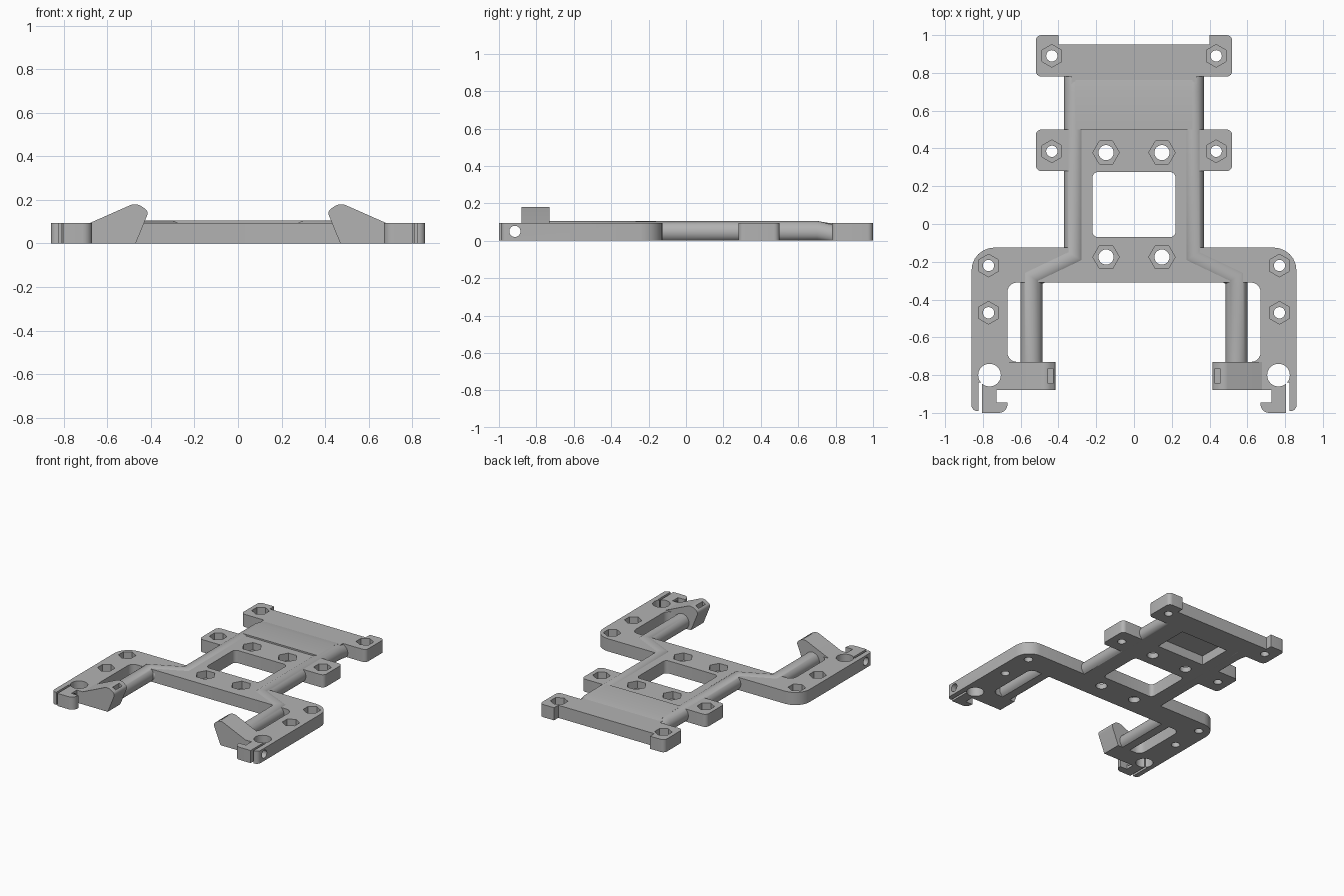
import bpy, bmesh, math
from mathutils import Vector

if "Cube" in bpy.data.objects:
    bpy.data.objects.remove(bpy.data.objects["Cube"])

grey = bpy.data.materials.new("mid grey")
grey.use_nodes = True
grey.diffuse_color = (0.45, 0.45, 0.45, 1)
grey.node_tree.nodes["Principled BSDF"].inputs["Base Color"].default_value = grey.diffuse_color

T = 0.095  # plate thickness


def finish(name, bm):
    bmesh.ops.recalc_face_normals(bm, faces=bm.faces)
    mesh = bpy.data.meshes.new(name)
    bm.to_mesh(mesh)
    bm.free()
    mesh.materials.append(grey)
    ob = bpy.data.objects.new(name, mesh)
    bpy.context.collection.objects.link(ob)
    return ob


def rounded(corners, steps=6):
    """Replace each (x, y, radius) corner with an arc."""
    out = []
    for i, (x, y, r) in enumerate(corners):
        p = Vector((x, y))
        if not r:
            out.append(p)
            continue
        u = (Vector(corners[i - 1][:2]) - p).normalized() * r
        v = (Vector(corners[(i + 1) % len(corners)][:2]) - p).normalized() * r
        for k in range(steps + 1):
            a = math.pi / 2 * k / steps
            out.append(p + u * (1 - math.sin(a)) + v * (1 - math.cos(a)))
    return out


def prism(name, pts, lo, hi, axis="z"):
    """Extrude a 2D outline along one axis."""
    place = {"x": lambda a, b, h: (h, a, b),
             "y": lambda a, b, h: (a, h, b),
             "z": lambda a, b, h: (a, b, h)}[axis]
    bm = bmesh.new()
    rings = [[bm.verts.new(place(p[0], p[1], h)) for p in pts] for h in (lo, hi)]
    bm.faces.new(rings[0])
    bm.faces.new(rings[1])
    for i in range(len(pts)):
        bm.faces.new((rings[0][i - 1], rings[0][i], rings[1][i], rings[1][i - 1]))
    return finish(name, bm)


def ngon(cx, cy, r, n, turn=0.0):
    return [(cx + r * math.cos(turn + math.tau * i / n),
             cy + r * math.sin(turn + math.tau * i / n)) for i in range(n)]


def rect(x0, x1, y0, y1, r=0):
    return rounded([(x0, y0, r), (x1, y0, r), (x1, y1, r), (x0, y1, r)])


def cut(target, cutter):
    mod = target.modifiers.new("cut", "BOOLEAN")
    mod.operation = "DIFFERENCE"
    mod.solver = "EXACT"
    mod.object = cutter
    bpy.context.view_layer.objects.active = target
    bpy.ops.object.modifier_apply(modifier=mod.name)
    bpy.data.objects.remove(cutter)


def tube(name, path, r, n=32):
    """Mitred round rail with its underside flattened on the ground."""
    bm = bmesh.new()
    path = [Vector(p) for p in path]
    rings = []
    for i, p in enumerate(path):
        before = (p - path[max(i - 1, 0)]).xy
        after = (path[min(i + 1, len(path) - 1)] - p).xy
        before = (before if before.length else after).normalized()
        after = (after if after.length else before).normalized()
        mid = (before + after).normalized()
        side = Vector((mid.y, -mid.x, 0)) * (r / mid.dot(before))
        ring = []
        for k in range(n):
            a = math.tau * k / n
            v = p + side * math.cos(a) + Vector((0, 0, r * math.sin(a)))
            v.z = max(v.z, 0)
            ring.append(bm.verts.new(v))
        rings.append(ring)
    for a, b in zip(rings, rings[1:]):
        for k in range(n):
            bm.faces.new((a[k - 1], a[k], b[k], b[k - 1]))
    bm.faces.new(rings[0])
    bm.faces.new(rings[-1])
    return finish(name, bm)


# Main plate: half outline from the back edge round to the front crossbar
half = [(.40, .95, 0), (.40, 1, 0), (.52, 1, .03), (.52, .78, .03), (.33, .78, 0),
        (.33, .50, 0), (.52, .50, .03), (.52, .28, .03), (.33, .28, 0), (.33, -.125, 0),
        (.86, -.125, .12), (.86, -.99, .03), (.822, -.99, 0), (.822, -.84, 0),
        (.805, -.84, 0), (.805, -1, 0), (.67, -1, .045), (.67, -.945, 0),
        (.728, -.945, 0), (.728, -.88, 0), (.48, -.88, 0), (.48, -.73, 0),
        (.67, -.73, .05), (.67, -.31, .05)]
outline = half + [(-x, y, r) for x, y, r in reversed(half)]
plate = prism("mounting_plate", rounded(outline), 0, T)

# Central window and shallow pocket under the back panel
cut(plate, prism("window_cutter", rect(-.22, .22, -.07, .275, .03), -.1, .2))
cut(plate, prism("pocket_cutter", rect(-.2, .2, .5, .76), -.1, .07))

# Bolt holes with hexagonal nut recesses, plus the front clamp holes
bolts = [(.435, .89, .06, .03, math.pi / 2), (.435, .385, .06, .03, math.pi / 2),
         (.77, -.22, .06, .03, math.pi / 2), (.77, -.47, .06, .03, math.pi / 2),
         (.148, .378, .07, .04, 0), (.148, -.175, .07, .04, 0)]
for s in (-1, 1):
    for x, y, hex_r, hole_r, turn in bolts:
        cut(plate, prism("nut_cutter", ngon(s * x, y, hex_r, 6, turn), .04, .2))
        cut(plate, prism("bolt_cutter", ngon(s * x, y, hole_r, 24), -.1, .2))
    cut(plate, prism("clamp_cutter", ngon(s * .765, -.8, .06, 32), -.1, .2))
    ends = sorted((s * .6, s * 1.0))
    cut(plate, prism("pin_cutter", ngon(-.915, .05, .03, 24), *ends, "x"))

# Raised back panel that ramps down to the rear edge
panel = prism("back_panel", [(.50, .08), (.50, .106), (.70, .106), (.79, .09), (.79, .08)],
              -.31, .31, "x")

parts = [plate, panel]
for s, label in ((1, "left"), (-1, "right")):
    # Round rail running from the front leg to the rear crossbar
    path = [(.543, -.75, .048), (.543, -.28, .048), (.312, -.17, .048),
            (.312, .70, .048), (.312, .79, .03)]
    parts.append(tube(label + "_rail", [(s * x, y, z) for x, y, z in path], .058))

    # Upturned hook at the inner end of the front bar
    profile = [(.69, 0, 0), (.69, .09, 0), (.468, .188, .03), (.41, .148, .02), (.47, 0, 0)]
    hook = prism(label + "_hook", rounded([(s * x, z, r) for x, z, r in profile]),
                 -.88, -.73, "y")
    slot = sorted((s * .43, s * .455))
    cut(hook, prism("slot_cutter", rect(*slot, -.845, -.765), .12, .3))
    parts.append(hook)

# Smooth the round parts and keep the edges crisp
bpy.ops.object.select_all(action="DESELECT")
for ob in parts:
    ob.select_set(True)
bpy.context.view_layer.objects.active = plate
bpy.ops.object.shade_smooth_by_angle(angle=math.radians(30))
